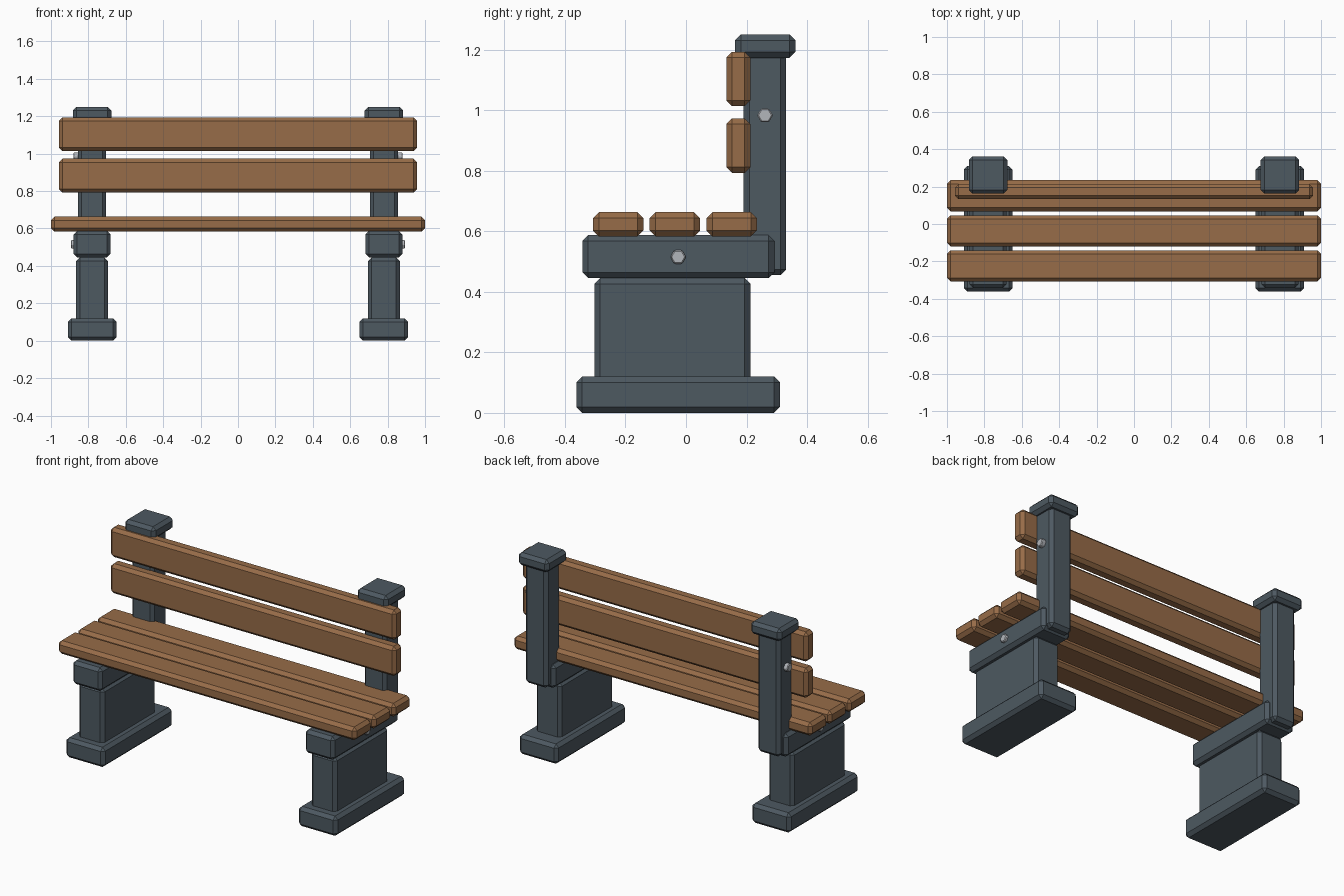
import bpy
from math import pi

if "Cube" in bpy.data.objects:
    bpy.data.objects.remove(bpy.data.objects["Cube"])


def material(name, rgb):
    m = bpy.data.materials.new(name)
    m.diffuse_color = (*rgb, 1)
    m.use_nodes = True
    m.node_tree.nodes["Principled BSDF"].inputs["Base Color"].default_value = m.diffuse_color
    return m


wood = material("wood", (0.31, 0.15, 0.065))
iron = material("slate_iron", (0.075, 0.1, 0.12))
steel = material("steel", (0.45, 0.47, 0.5))


def chamfer(o, width):
    b = o.modifiers.new("chamfer", 'BEVEL')
    b.width = width
    b.segments = 1
    b.limit_method = 'ANGLE'


def block(name, x, y, z, mat):
    """Chamfered box from (min, max) pairs on each axis."""
    bpy.ops.mesh.primitive_cube_add(size=1, location=[(a + b) / 2 for a, b in (x, y, z)])
    o = bpy.context.object
    o.name = name
    o.scale = [b - a for a, b in (x, y, z)]
    bpy.ops.object.transform_apply(location=False, rotation=False, scale=True)
    o.data.materials.append(mat)
    chamfer(o, 0.019)


def bolt(name, side, x_in, x_out, y, z):
    """Hexagonal bolt head on the outer face of a support."""
    bpy.ops.mesh.primitive_cylinder_add(vertices=6, radius=0.026, depth=x_out - x_in,
                                        location=(side * (x_in + x_out) / 2, y, z),
                                        rotation=(0, side * pi / 2, 0))
    o = bpy.context.object
    o.name = name
    o.data.materials.append(steel)
    chamfer(o, 0.004)


# End supports: foot, leg, seat beam, back post, cap and bolts
for label, side in (("left", -1), ("right", 1)):
    for part, width, y, z in (
        ("foot", 0.26, (-0.362, 0.31), (0, 0.12)),
        ("leg", 0.17, (-0.303, 0.213), (0.09, 0.445)),
        ("seat_beam", 0.197, (-0.342, 0.292), (0.445, 0.587)),
        ("back_post", 0.15, (0.19, 0.331), (0.455, 1.2)),
        ("post_cap", 0.205, (0.162, 0.361), (1.173, 1.25)),
    ):
        c = side * 0.78
        block(f"{label}_{part}", (c - width / 2, c + width / 2), y, z, iron)
    bolt(f"{label}_beam_bolt", side, 0.86, 0.893, -0.026, 0.515)
    bolt(f"{label}_post_bolt", side, 0.84, 0.88, 0.261, 0.983)

# Seat slats
for i, y in enumerate((-0.224, -0.037, 0.151)):
    block(f"seat_slat_{i + 1}", (-1, 1), (y - 0.083, y + 0.083), (0.583, 0.663), wood)

# Backrest slats
for i, z in enumerate((0.883, 1.103)):
    block(f"back_slat_{i + 1}", (-0.958, 0.958), (0.133, 0.213), (z - 0.09, z + 0.09), wood)
